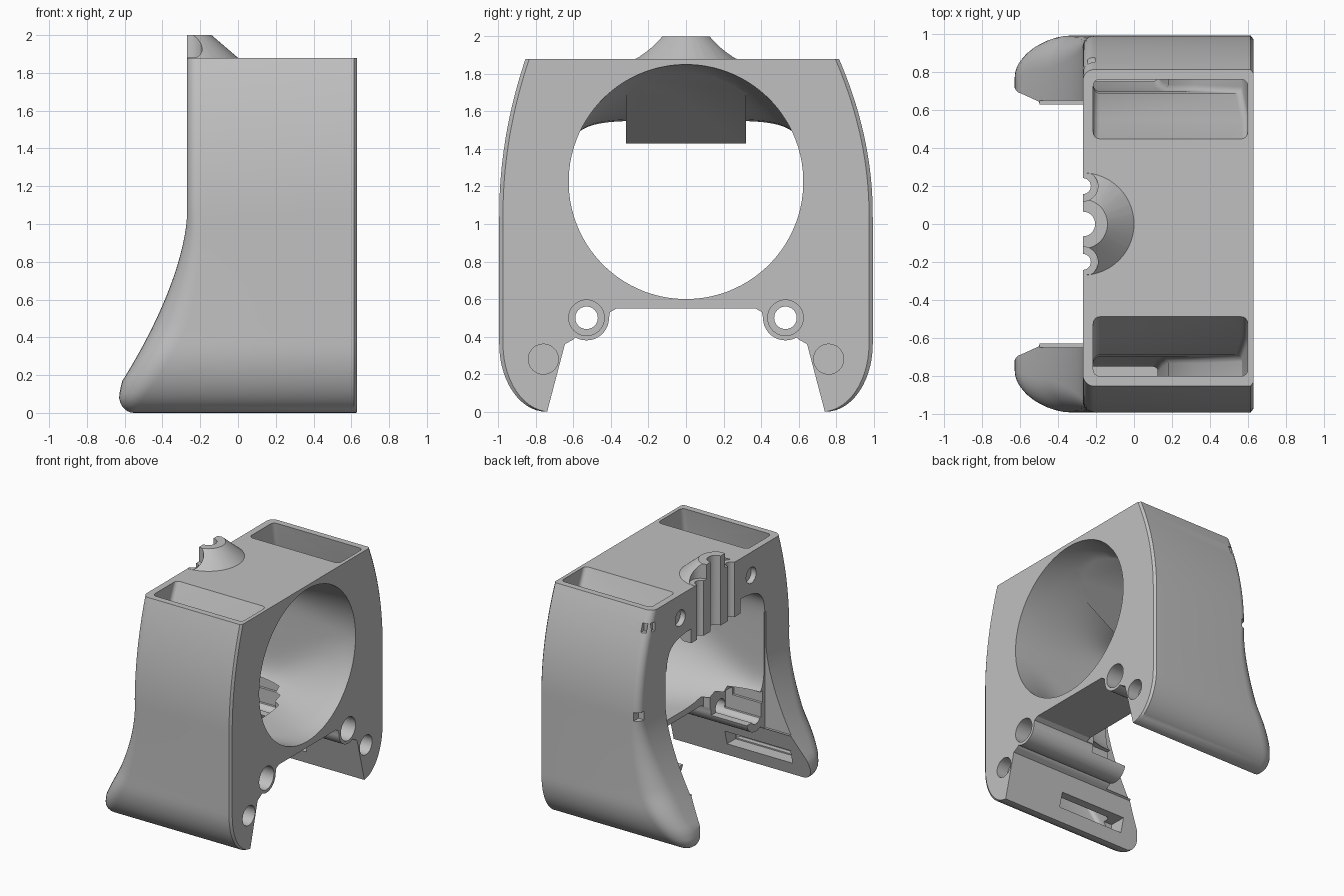
import bpy, bmesh
from math import sin, cos, pi, radians, sqrt, copysign
from mathutils import Vector

old = bpy.data.objects.get("Cube")
if old:
    bpy.data.objects.remove(old, do_unlink=True)

grey = bpy.data.materials.new("plain grey")
grey.use_nodes = True
colour = (0.53, 0.53, 0.53, 1)
grey.diffuse_color = colour
grey.node_tree.nodes["Principled BSDF"].inputs["Base Color"].default_value = colour


def loft(name, rings):
    """Closed solid through rings of equal point count."""
    bm = bmesh.new()
    rows = [[bm.verts.new(p) for p in ring] for ring in rings]
    n = len(rows[0])
    for a, b in zip(rows, rows[1:]):
        for i in range(n):
            j = (i + 1) % n
            bm.faces.new((a[i], a[j], b[j], b[i]))
    bm.faces.new(rows[0][::-1])
    bm.faces.new(rows[-1])
    bmesh.ops.recalc_face_normals(bm, faces=bm.faces)
    bmesh.ops.triangulate(bm, faces=bm.faces)
    mesh = bpy.data.meshes.new(name)
    bm.to_mesh(mesh)
    bm.free()
    ob = bpy.data.objects.new(name, mesh)
    bpy.context.collection.objects.link(ob)
    mesh.materials.append(grey)
    return ob


def box(name, x, y, z):
    return loft(name, [[(x[0], y[0], h), (x[1], y[0], h), (x[1], y[1], h), (x[0], y[1], h)] for h in z])


def rod(name, start, end, r1, r2=None, n=40):
    """Round bar or cone along x or z."""
    rings = []
    for c, r in ((start, r1), (end, r1 if r2 is None else r2)):
        ring = []
        for i in range(n):
            u, v = r * cos(2 * pi * i / n), r * sin(2 * pi * i / n)
            off = (u, v, 0) if start[2] != end[2] else (0, u, v)
            ring.append(Vector(c) + Vector(off))
        rings.append(ring)
    return loft(name, rings)


def volume(mesh):
    bm = bmesh.new()
    bm.from_mesh(mesh)
    v = bm.calc_volume()
    bm.free()
    return v


def combine(target, tool, op="DIFFERENCE"):
    """Boolean that moves to the next solver if a result is not sound."""
    mod = target.modifiers.new("cut", "BOOLEAN")
    mod.operation, mod.object = op, tool
    before, count = volume(target.data), len(target.data.vertices)
    for solver in ("EXACT", "MANIFOLD", "FLOAT"):
        mod.solver = solver
        bpy.context.view_layer.update()
        result = target.evaluated_get(bpy.context.evaluated_depsgraph_get()).data
        if len(result.vertices) != count and 0.3 < volume(result) / before < 1.5:
            bpy.context.view_layer.objects.active = target
            bpy.ops.object.modifier_apply(modifier=mod.name)
            break
    else:
        target.modifiers.remove(mod)
    bpy.data.objects.remove(tool, do_unlink=True)


def clamp(v):
    return max(0.0, min(1.0, v))


def outer_y(z, lean):
    if z > 1.05:
        return 0.995 - lean * ((z - 1.05) / 0.83) ** 2
    if z < 0.36:
        return 0.745 + 0.25 * sqrt(max(0, 1 - ((0.36 - z) / 0.36) ** 2))
    return 0.995


def edge_x(z):
    if z > 1.05:
        return -0.27
    if z > 0.165:
        return -0.27 - 0.345 * ((1.05 - z) / 0.885) ** 1.6
    if z > 0.09:
        return -0.63 + 0.2 * (z - 0.09)
    return -0.55 - 0.08 * sqrt(max(0, 1 - ((0.09 - z) / 0.09) ** 2))


def inner_y(z):
    return 0.645 + 0.1 * max(0, (0.36 - z) / 0.38)


# Outer shell: horizontal slices with rounded left corners
def shell_slice(z):
    x = edge_x(z)
    ring = []
    for side, lean in ((1, 0.18), (-1, 0.14)):
        y = outer_y(z, lean)
        r = 0.06 + 0.12 * clamp((1.05 - z) / 0.6)
        r = max(0.004, min(r, 0.7 * (y - inner_y(z))))
        half = [(0.63, side * (y - 0.02), z), (0.615, side * y, z)]
        for i in range(9):
            a = pi / 2 * i / 8
            half.append((x + r - r * sin(a), side * (y - r + r * cos(a)), z))
        ring += half if side > 0 else half[::-1]
    return ring


levels = [0.36 * (1 - cos(pi / 2 * i / 14)) for i in range(14)]
levels += [0.36 + 1.52 * i / 34 for i in range(35)]
body = loft("duct_housing", [shell_slice(z) for z in levels])

# Gap between the legs, leaving the screw bosses standing
half = [(0.745, -0.02), (0.645, 0.36), (0.6, 0.385)]
for i in range(13):
    a = radians(-60 - 10 * i)
    half.append((0.53 + 0.12 * cos(a), 0.5 + 0.12 * sin(a)))
half += [(0.405, 0.53), (0.37, 0.55)]
gap = half + [(-y, z) for y, z in reversed(half)]
combine(body, loft("leg_gap", [[(x, y, z) for y, z in gap] for x in (-0.9, 0.8)]))

# Round fan opening blending into a wide rectangular one
rings = []
for i in range(11):
    t = i / 10
    s = t * t * (3 - 2 * t)
    x = 0.631 - 0.9 * t
    ring = []
    for k in range(96):
        a = 2 * pi * (k + 0.5) / 96
        c, d = cos(a), sin(a)
        sc, sd = copysign(abs(c) ** 0.36, c), copysign(abs(d) ** 0.36, d)
        ring.append((x, (1 - s) * 0.625 * c + s * 0.64 * sc,
                     (1 - s) * (1.225 + 0.625 * d) + s * (1.075 + 0.475 * sd)))
    rings.append(ring)
rings.append([(-0.95, y, z) for _, y, z in rings[-1]])
combine(body, loft("fan_opening", rings))

# Open space between the flared legs, floor notch and ledges over the bosses
combine(body, box("leg_clearance", (-0.85, -0.262), (-0.652, 0.652), (0.368, 1.32)))
combine(body, box("floor_notch", (-0.8, 0.12), (-0.4, 0.4), (0.45, 0.625)))
combine(body, box("ledge", (-0.75, 0.0), (-0.62, 0.62), (0.585, 0.68)))


# Side air channels from the top pockets to the leg outlets
def pocket(z, x0, x1, y0, y1, side):
    r, ring = 0.035, []
    for cx, cy, q in ((x1 - r, y1 - r, 0), (x0 + r, y1 - r, 1), (x0 + r, y0 + r, 2), (x1 - r, y0 + r, 3)):
        for i in range(5):
            a = pi / 2 * (q + i / 4)
            ring.append((cx + r * cos(a), side * (cy + r * sin(a)), z))
    return ring


for side in (1, -1):
    s = 0.04 if side < 0 else 0
    path = [(1.9, -0.215, 0.6, 0.44 + s, 0.76 + s), (1.65, -0.215, 0.6, 0.55 + s, 0.8 + s),
            (1.4, -0.215, 0.57, 0.69, 0.86), (1.1, -0.215, 0.32, 0.7, 0.9),
            (0.7, -0.215, 0.18, 0.7, 0.92), (0.4, -0.3, 0.15, 0.72, 0.92),
            (0.115, -0.45, 0.12, 0.77, 0.86)]
    combine(body, loft("air_channel", [pocket(*p, side) for p in path]))
    combine(body, box("air_outlet", (-0.47, 0.125), sorted((side * 0.6, side * 0.82)), (0.105, 0.22)))
    # Screw boss bore, counterbore, cable trough and magnet pockets
    y = side * 0.53
    combine(body, rod("bore", (-0.8, y, 0.5), (0.8, y, 0.5), 0.06))
    combine(body, rod("counterbore", (0.5, y, 0.5), (0.7, y, 0.5), 0.095))
    combine(body, box("trough", (-0.5, 0.06), sorted((side * 0.38, side * 0.6)), (0.47, 0.65)))
    combine(body, rod("magnet_hole", (0.53, side * 0.76, 0.28), (0.7, side * 0.76, 0.28), 0.08))
    combine(body, rod("face_hole", (-0.4, side * 0.46, 1.69), (-0.225, side * 0.46, 1.69), 0.065))

# Cable tie slots in one rounded corner
for x, y, z, w in ((-0.225, 0.86, 1.75, 0.02), (-0.27, 0.81, 1.75, 0.02), (-0.255, 0.965, 1.07, 0.035)):
    combine(body, box("tie_slot", (x - w, x + w), (y - w, y + w), (z - 0.035, z + 0.035)))

# Wire guide: sloping block under the roof and cone above it
wedge = ((-0.27, 1.43), (-0.2, 1.43), (0.45, 1.83), (0.45, 1.865), (-0.27, 1.865))
combine(body, loft("guide_block", [[(x, y, z) for x, z in wedge] for y in (-0.32, 0.32)]), "UNION")
cone = rod("guide_cone", (-0.27, 0, 1.85), (-0.27, 0, 2.0), 0.305, 0.13, 64)
combine(cone, box("cone_trim", (-0.8, -0.27), (-0.5, 0.5), (1.7, 2.2)))
combine(body, cone, "UNION")
combine(body, rod("centre_groove", (-0.27, 0, 1.3), (-0.27, 0, 2.1), 0.065))
for side in (1, -1):
    combine(body, rod("side_groove", (-0.27, side * 0.2, 1.3), (-0.27, side * 0.2, 2.1), 0.042))
    combine(body, rod("groove_seat", (-0.27, side * 0.2, 1.881), (-0.27, side * 0.2, 2.1), 0.08))

# Smooth curved walls, keep real edges sharp
bpy.ops.object.select_all(action="DESELECT")
body.select_set(True)
bpy.context.view_layer.objects.active = body
bpy.ops.object.shade_smooth_by_angle(angle=radians(28))
